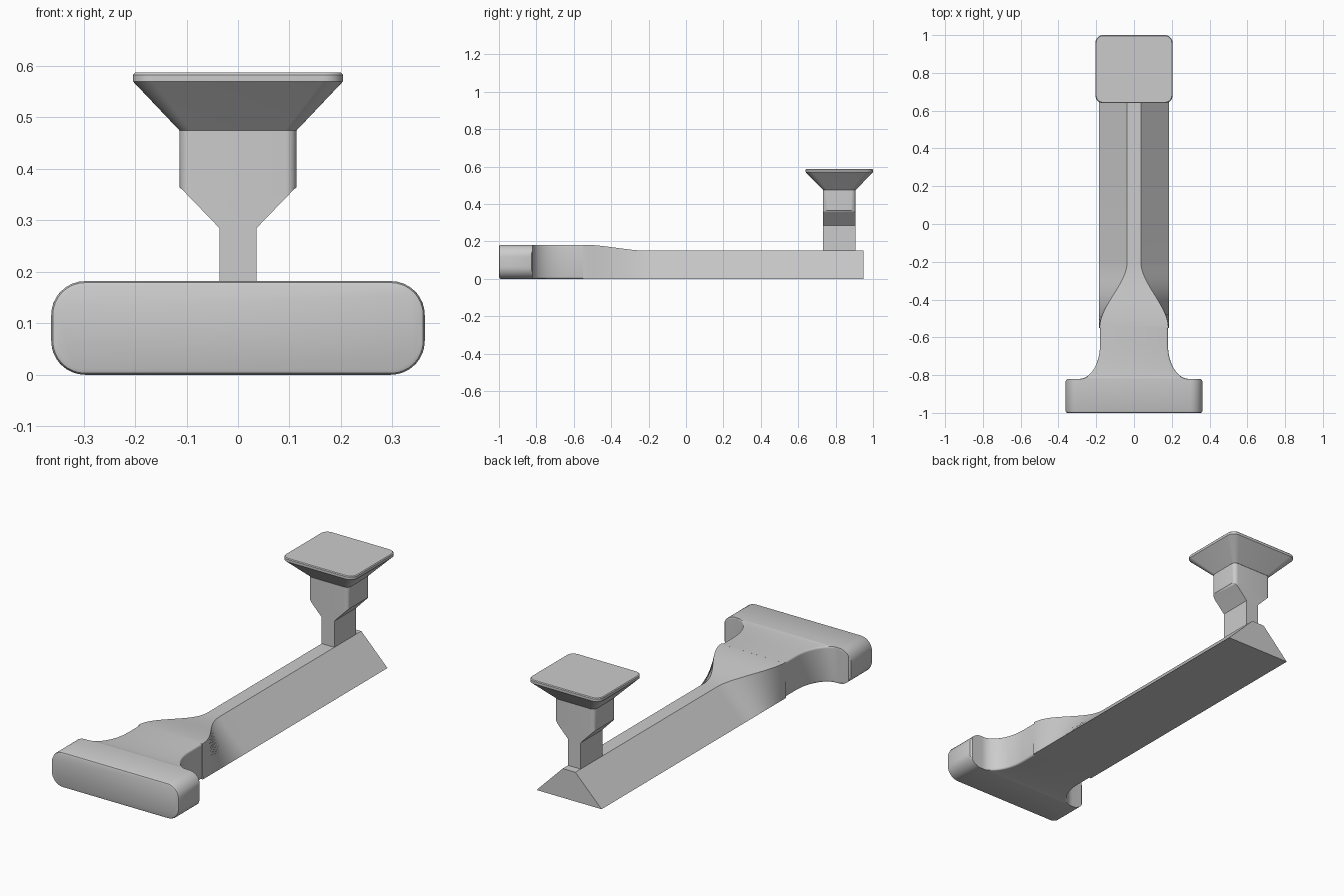
import bpy, bmesh, math

if "Cube" in bpy.data.objects:
    bpy.data.objects.remove(bpy.data.objects["Cube"])

grey = bpy.data.materials.new("plain_grey")
grey.diffuse_color = (0.6, 0.6, 0.6, 1)
grey.use_nodes = True
grey.node_tree.nodes["Principled BSDF"].inputs["Base Color"].default_value = grey.diffuse_color


def loft(name, rings, angle=30):
    """Skin equal-length rings of points and cap both ends."""
    bm = bmesh.new()
    vs = [[bm.verts.new(p) for p in ring] for ring in rings]
    n = len(vs[0])
    for a, b in zip(vs, vs[1:]):
        for i in range(n):
            j = (i + 1) % n
            bm.faces.new((a[i], a[j], b[j], b[i]))
    bm.faces.new(vs[0][::-1])
    bm.faces.new(vs[-1])
    bmesh.ops.remove_doubles(bm, verts=bm.verts[:], dist=0.0002)
    bmesh.ops.recalc_face_normals(bm, faces=bm.faces[:])
    me = bpy.data.meshes.new(name)
    bm.to_mesh(me)
    bm.free()
    me.materials.append(grey)
    ob = bpy.data.objects.new(name, me)
    bpy.context.collection.objects.link(ob)
    bpy.ops.object.select_all(action='DESELECT')
    ob.select_set(True)
    bpy.context.view_layer.objects.active = ob
    bpy.ops.object.shade_smooth_by_angle(angle=math.radians(angle))
    return ob


def outline(w, W, H, r, e=0.0, n=8):
    """Rounded rectangle W x H (half sizes, radius r) cut at |x| = w, cut edge softened by e."""
    e = min(e, max(0, W - w) * 0.3)
    arc = [math.pi / 2 * i / n for i in range(n + 1)]
    xs = [min(W - r + r * math.sin(a), w - e) for a in arc]
    xs += [w - e + e * math.sin(a) for a in arc[::2]]
    quarter = []
    for x in xs:
        d = max(0, x - (W - r))
        h = H - r + math.sqrt(max(0, r * r - d * d))
        k = max(0, x - (w - e))
        h -= e - math.sqrt(max(0, e * e - k * k))
        quarter.append((x, h))
    right = quarter + [(x, -h) for x, h in quarter[::-1]]
    return right + [(-x, h) for x, h in right[::-1]]


# T-shaped handle: width changes along y, ends rounded
W, H, R = 0.363, 0.091, 0.066
stations = [(-0.990, W), (-0.835, W), (-0.826, W - 0.003), (-0.82, W - 0.012)]
for i in range(15):
    a = math.pi / 2 * i / 14
    stations.append((-0.64 - 0.18 * math.cos(a), 0.29 - 0.11 * math.sin(a)))
stations.append((-0.54, 0.18))
rings = []
for inset, y in ((0.01, -1.0), (0.003, -0.997)):
    rings.append([(x, y, z + H) for x, z in outline(W - inset, W - inset, H - inset, R - inset, 0.01)])
for y, w in stations:
    rings.append([(x, y, z + H) for x, z in outline(w, W, H, R, 0.01)])
loft("handle", rings)

# Wedge bar, blending from the square handle to a narrow ridge
rings = []
for i in range(22):
    t = min(i / 20, 1)
    s = t * t * (3 - 2 * t)
    y = -0.55 + 0.35 * t if i < 21 else 0.95
    top, z = 0.182 - 0.146 * s, 0.182 - 0.032 * s
    rings.append([(-0.185, y, 0), (0.185, y, 0), (top, y, z), (-top, y, z)])
loft("bar", rings, 25)

# Upright post that widens into a block with rounded corners
CY = 0.819
levels = [(0.14, 0.036), (0.285, 0.036), (0.343, 0.092)]
levels += [(0.343 + 0.0055 * i * 0.75, 0.092 + 0.0055 * i * 0.73) for i in range(1, 5)]
levels += [(0.365, 0.114), (0.475, 0.114)]
loft("post", [[(x, y + CY, z) for x, y in outline(w, 0.114, 0.0875, 0.022)] for z, w in levels])

# Flared head with a thin flat pad on top
head = [(0.475, 0.114, 0.0875, 0.022), (0.57, 0.204, 0.18, 0.04),
        (0.583, 0.204, 0.18, 0.04), (0.587, 0.200, 0.176, 0.036)]
loft("head", [[(x, y + 0.82, z) for x, y in outline(w, w, d, r)] for z, w, d, r in head])
